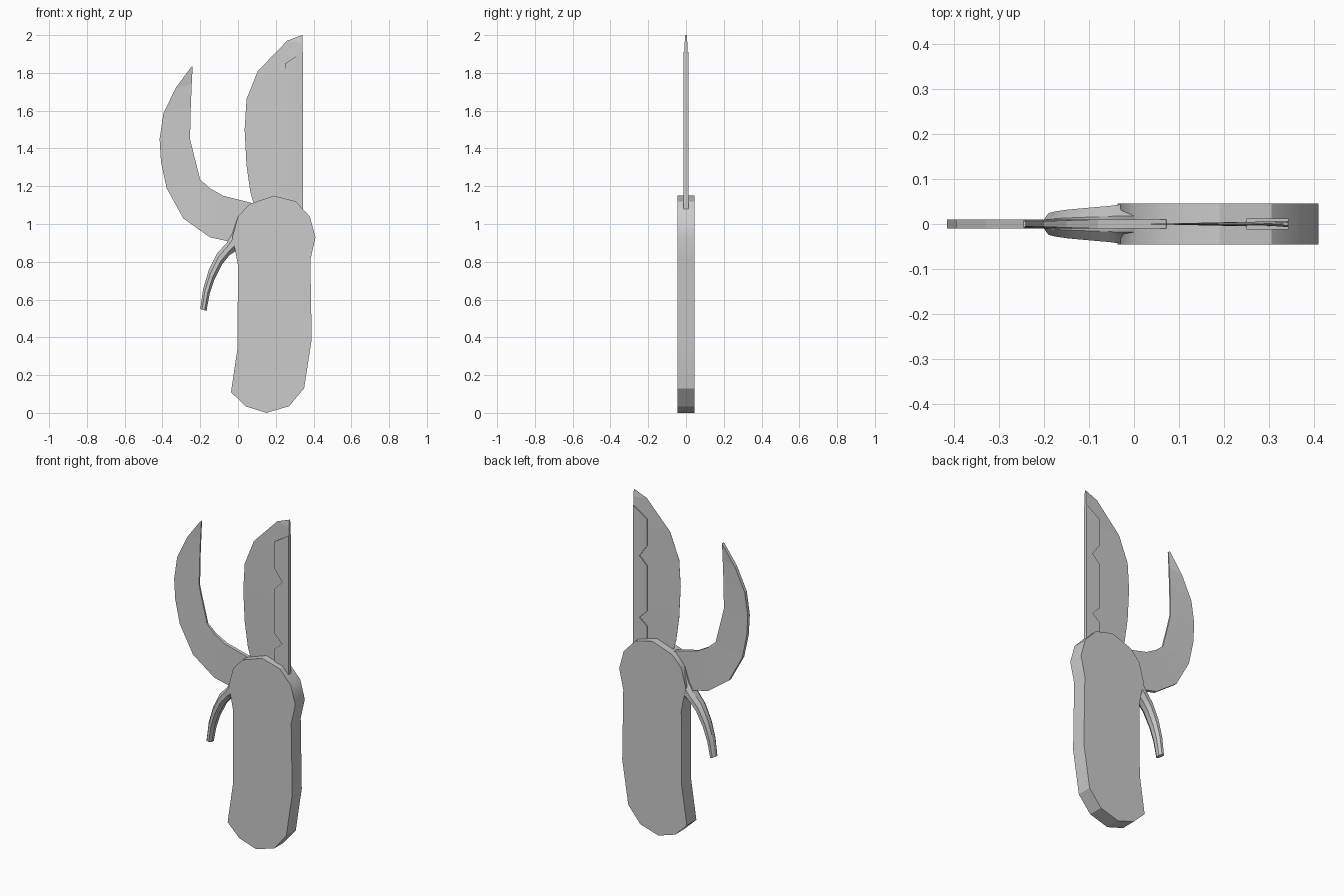
import bpy, bmesh, math

if "Cube" in bpy.data.objects:
    bpy.data.objects.remove(bpy.data.objects["Cube"])


def finish(name, bm, smooth=True):
    bmesh.ops.recalc_face_normals(bm, faces=bm.faces)
    me = bpy.data.meshes.new(name)
    bm.to_mesh(me)
    bm.free()
    ob = bpy.data.objects.new(name, me)
    bpy.context.collection.objects.link(ob)
    bpy.ops.object.select_all(action='DESELECT')
    ob.select_set(True)
    bpy.context.view_layer.objects.active = ob
    if smooth:
        bpy.ops.object.shade_smooth_by_angle(angle=math.radians(30))
    return ob


def plate(name, outline, half, smooth=False):
    """Extrude an x-z outline to +-half in y."""
    bm = bmesh.new()
    front = [bm.verts.new((x, -half, z)) for x, z in outline]
    back = [bm.verts.new((x, half, z)) for x, z in outline]
    bm.faces.new(front)
    bm.faces.new(back[::-1])
    n = len(outline)
    for i in range(n):
        j = (i + 1) % n
        bm.faces.new((front[i], back[i], back[j], front[j]))
    return finish(name, bm, smooth)


def loft(name, sections, smooth=False):
    """Skin a list of closed point rings and cap both ends."""
    bm = bmesh.new()
    rings = [[bm.verts.new(p) for p in s] for s in sections]
    n = len(rings[0])
    for a, b in zip(rings, rings[1:]):
        for i in range(n):
            j = (i + 1) % n
            bm.faces.new((a[i], a[j], b[j], b[i]))
    bm.faces.new(rings[0])
    bm.faces.new(rings[-1][::-1])
    return finish(name, bm, smooth)


def blade_section(thick, thin, ht, hn):
    (x0, z0), (x1, z1) = thick, thin
    return [(x0, -ht, z0), (x0, ht, z0), (x1, hn, z1), (x1, -hn, z1)]


# Handle slab
plate("handle", [
    (0.19, 1.15), (0.305, 1.12), (0.38, 1.04), (0.41, 0.93), (0.383, 0.81),
    (0.39, 0.39), (0.35, 0.13), (0.27, 0.035), (0.15, 0.0), (0.04, 0.035),
    (-0.037, 0.11), (-0.003, 0.34), (0.0, 0.78), (-0.015, 0.86),
    (-0.03, 0.93), (0.0, 1.04), (0.06, 1.105)], 0.045, True)

# Curved finger spur: upper edge, lower edge, half depth
spur = [((0.0, 1.04), (0.02, 0.76), 0.044), ((-0.03, 0.95), (-0.015, 0.855), 0.044),
        ((-0.06, 0.9), (-0.045, 0.835), 0.04), ((-0.11, 0.845), (-0.085, 0.785), 0.036),
        ((-0.155, 0.755), (-0.125, 0.705), 0.032), ((-0.185, 0.655), (-0.15, 0.63), 0.028),
        ((-0.2, 0.55), (-0.167, 0.54), 0.024)]
rings = []
for (ux, uz), (lx, lz), h in spur:
    ring = []
    for k in range(8):
        a = math.tau * (k + 0.5) / 8
        c, s = math.cos(a) / 0.924, math.sin(a) / 0.924
        ring.append(((ux + lx) / 2 + c * (ux - lx) / 2, h * s,
                     (uz + lz) / 2 + c * (uz - lz) / 2))
    rings.append(ring)
loft("finger_spur", rings, True)

# Straight blade: wedge from thick spine to sharp edge
edge = [(0.26, 1.97), (0.105, 1.81), (0.045, 1.66), (0.035, 1.5),
        (0.045, 1.31), (0.065, 1.17), (0.1, 1.05)]
loft("straight_blade",
     [blade_section((0.342, 2.0), (0.325, 1.995), 0.004, 0.0005)] +
     [blade_section((0.342, min(z, 1.96)), (x, z), 0.007, 0.0005) for x, z in edge])

# Notched spine strip
plate("spine_strip", [
    (0.343, 1.91), (0.25, 1.85), (0.25, 1.69), (0.3, 1.62), (0.25, 1.57),
    (0.25, 1.3), (0.3, 1.25), (0.25, 1.21), (0.25, 1.05), (0.343, 1.05)], 0.012)

# Hooked blade: outer back to thinner inner edge
hook = [((-0.245, 1.835), (-0.24, 1.835), 0.003), ((-0.33, 1.72), (-0.245, 1.74), 0.004),
        ((-0.395, 1.585), (-0.25, 1.62), 0.004), ((-0.415, 1.45), (-0.254, 1.45), 0.005),
        ((-0.408, 1.33), (-0.232, 1.36), 0.005), ((-0.378, 1.19), (-0.2, 1.235), 0.006),
        ((-0.29, 1.03), (-0.15, 1.19), 0.008), ((-0.15, 0.93), (-0.08, 1.15), 0.01),
        ((-0.06, 0.91), (0.07, 1.112), 0.01), ((0.06, 0.9), (0.1, 1.08), 0.01)]
loft("hooked_blade", [blade_section(o, i, 0.01, h) for o, i, h in hook])
